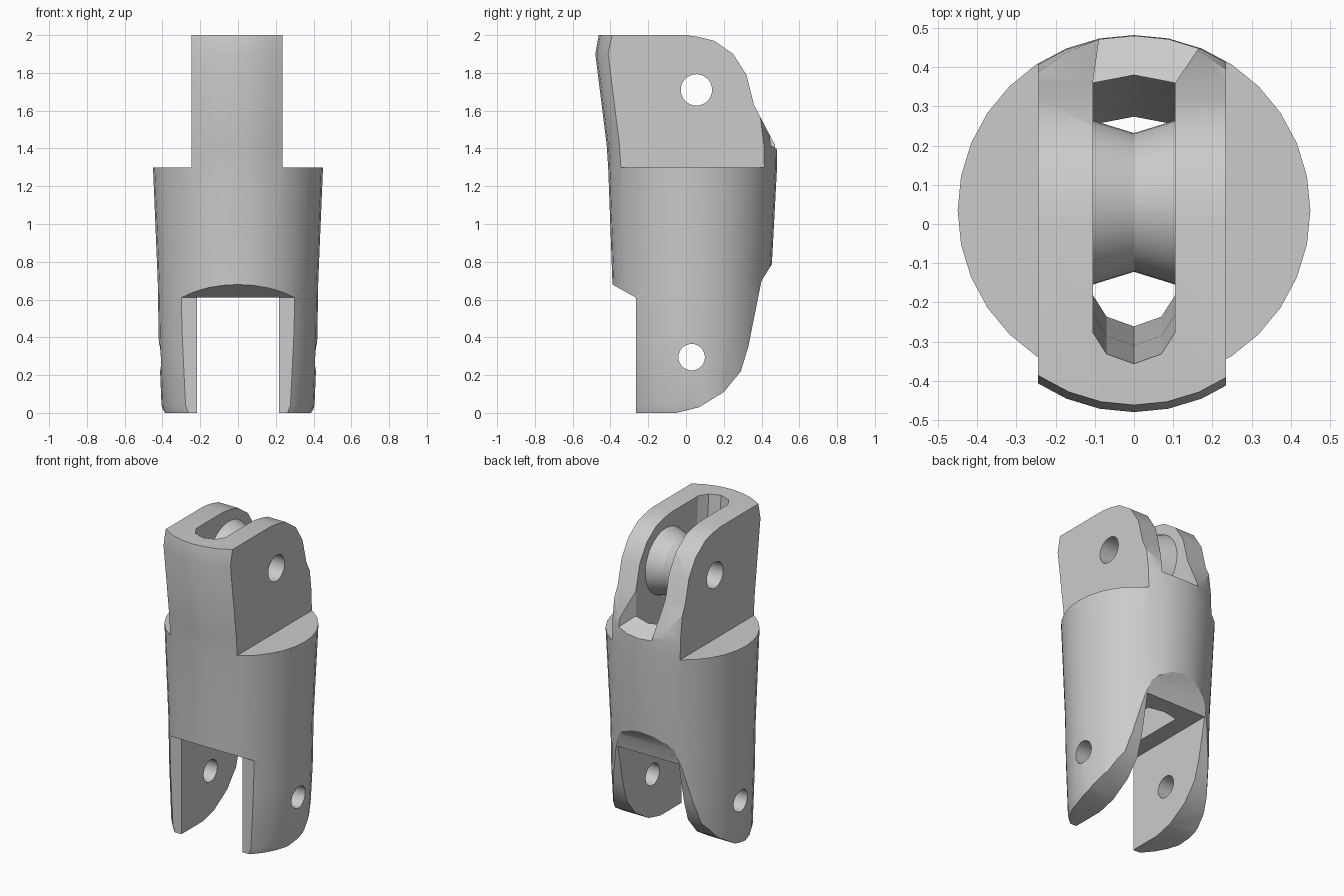
import bpy, bmesh, math

if "Cube" in bpy.data.objects:
    bpy.data.objects.remove(bpy.data.objects["Cube"])

grey = bpy.data.materials.new("light_grey")
grey.use_nodes = True
grey.diffuse_color = (0.6, 0.6, 0.6, 1)
grey.node_tree.nodes["Principled BSDF"].inputs["Base Color"].default_value = (0.6, 0.6, 0.6, 1)


def loft(name, rings, closed=False):
    """Skin matching rings of points, capping the ends or closing the loop."""
    bm = bmesh.new()
    rows = [[bm.verts.new(p) for p in ring] for ring in rings]
    n = len(rows[0])
    pairs = list(zip(rows, rows[1:]))
    if closed:
        pairs.append((rows[-1], rows[0]))
    else:
        bm.faces.new(rows[0])
        bm.faces.new(rows[-1])
    for a, b in pairs:
        for i in range(n):
            j = (i + 1) % n
            bm.faces.new((a[i], a[j], b[j], b[i]))
    bmesh.ops.recalc_face_normals(bm, faces=bm.faces)
    mesh = bpy.data.meshes.new(name)
    bm.to_mesh(mesh)
    bm.free()
    mesh.materials.append(grey)
    obj = bpy.data.objects.new(name, mesh)
    bpy.context.collection.objects.link(obj)
    return obj


def prism(name, outline, x0, x1):
    """Side outline in y and z, extruded across x."""
    return loft(name, [[(x, y, z) for y, z in outline] for x in (x0, x1)])


def box(name, x0, x1, y0, y1, z0, z1):
    return prism(name, [(y0, z0), (y1, z0), (y1, z1), (y0, z1)], x0, x1)


def circle_x(x, r, y, z, n=32):
    return [(x, y + r * math.cos(2 * math.pi * i / n), z + r * math.sin(2 * math.pi * i / n))
            for i in range(n)]


def carve(target, cutter, operation="DIFFERENCE"):
    mod = target.modifiers.new("carve", "BOOLEAN")
    mod.operation = operation
    mod.solver = "EXACT"
    mod.object = cutter
    bpy.context.view_layer.objects.active = target
    bpy.ops.object.modifier_apply(modifier=mod.name)
    bpy.data.objects.remove(cutter)


def smooth(obj):
    bpy.ops.object.select_all(action="DESELECT")
    obj.select_set(True)
    bpy.context.view_layer.objects.active = obj
    bpy.ops.object.shade_smooth_by_angle(angle=math.radians(28))


# Body: tapered sleeve of oval sections (height, centre y, half width, half depth)
sections = [(-0.01, 0.025, 0.39, 0.39), (0.04, 0.025, 0.405, 0.40), (0.4, 0.03, 0.42, 0.415),
            (0.7, 0.03, 0.425, 0.42), (1.3, 0.035, 0.45, 0.447), (1.42, 0.03, 0.45, 0.45),
            (1.9, -0.03, 0.45, 0.45), (2.01, -0.03, 0.43, 0.43)]
SIDES = 32
body = loft("joint_body", [
    [(rx * math.sin(2 * math.pi * i / SIDES), cy + ry * math.cos(2 * math.pi * i / SIDES), z)
     for i in range(SIDES)] for z, cy, rx, ry in sections])

# Side silhouette trims the prongs, the rounded head and the chamfers
silhouette = [(-0.265, 0), (-0.265, 0.61), (-0.39, 0.68), (-0.6, 0.80), (-0.6, 2), (0, 2),
              (0.07, 1.99), (0.15, 1.97), (0.25, 1.9), (0.32, 1.79), (0.36, 1.63),
              (0.475, 1.41), (0.6, 1.18), (0.6, 1.02), (0.45, 0.78), (0.40, 0.70),
              (0.37, 0.55), (0.33, 0.35), (0.29, 0.22), (0.2, 0.11), (0.07, 0.03), (-0.05, 0)]
carve(body, prism("silhouette", silhouette, -0.7, 0.7), "INTERSECT")

# Flats either side of the upper tongue
carve(body, box("flat_right", -0.8, -0.245, -0.8, 0.8, 1.3, 2.2))
carve(body, box("flat_left", 0.235, 0.8, -0.8, 0.8, 1.3, 2.2))

# Gap between the lower prongs
carve(body, box("prong_gap", -0.217, 0.217, -0.8, 0.8, -0.2, 0.61))

# Channel through the middle, rounded at the front
W = 0.105


def channel_ring(z, front, back):
    return [(-W, back - 0.02, z), (-W, front + 0.08, z), (-0.07, front + 0.025, z),
            (0, front, z), (0.07, front + 0.025, z), (W, front + 0.08, z),
            (W, back - 0.02, z), (0, back, z)]


carve(body, loft("channel", [channel_ring(0.5, -0.255, 0.26), channel_ring(1.45, -0.31, 0.38),
                             channel_ring(2.1, -0.365, 0.38)]))

# Flared opening at the back of the channel, with a sloping floor
plan = [(-W, 0.2), (W, 0.2), (W, 0.36), (0.2, 0.5), (-0.085, 0.5), (-W, 0.36)]
carve(body, loft("back_opening", [
    [(x, y, 1.47 - 0.6 * (y - 0.36)) for x, y in plan],
    [(x, y, 2.1) for x, y in plan]]))

# Pin holes through tongue and prongs
for r, y, z in ((0.083, 0.055, 1.71), (0.07, 0.03, 0.295)):
    carve(body, loft("pin_hole", [circle_x(x, r, y, z) for x in (-0.7, 0.7)]))
smooth(body)

# Grooved roller inside the channel, bored for the pin
roller = loft("grooved_roller", [
    circle_x(x, r, 0.055, 1.71, 40) for x, r in
    ((-0.11, 0.083), (-0.11, 0.211), (0, 0.177), (0.11, 0.211), (0.11, 0.083))], closed=True)
smooth(roller)
